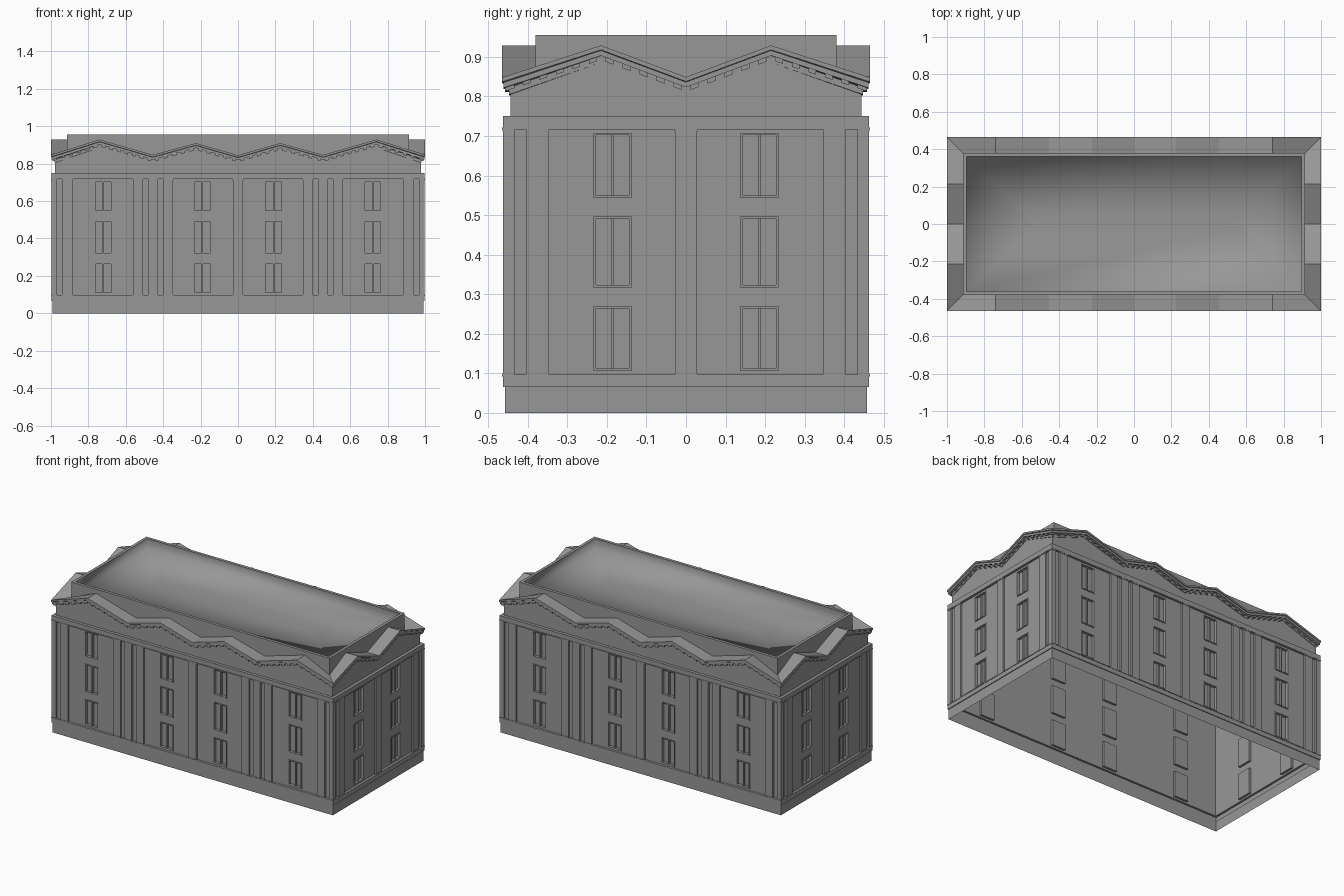
import bpy, bmesh, math

if "Cube" in bpy.data.objects:
    bpy.data.objects.remove(bpy.data.objects["Cube"])

HX, HY = 1.0, 0.465              # outer half sizes; "d" below = distance inward from them
WALL_D, FRIEZE_D = 0.015, 0.021
Z0, Z1 = 0.095, 0.72             # wall zone

# zigzag gable lines (position along side, height of cornice top)
LONG = [(-0.74, 0.929), (-0.455, 0.847), (-0.225, 0.91), (0, 0.845),
        (0.225, 0.91), (0.455, 0.847), (0.74, 0.929)]
SHORT = [(-0.215, 0.929), (0, 0.849), (0.215, 0.929)]
END_H = 0.848
ROWS = [(0.106, 0.27), (0.317, 0.497), (0.543, 0.708)]

stone = bpy.data.materials.new("dark_stone")
stone.diffuse_color = (0.31, 0.31, 0.31, 1)
stone.use_nodes = True
stone.node_tree.nodes["Principled BSDF"].inputs["Base Color"].default_value = stone.diffuse_color


def finish(bm, name, max_angle=30):
    bmesh.ops.remove_doubles(bm, verts=bm.verts, dist=1e-5)
    bmesh.ops.recalc_face_normals(bm, faces=bm.faces)
    for f in bm.faces:
        f.smooth = True
    for e in bm.edges:
        e.smooth = len(e.link_faces) == 2 and e.calc_face_angle() < math.radians(max_angle)
    me = bpy.data.meshes.new(name)
    bm.to_mesh(me)
    bm.free()
    me.materials.append(stone)
    ob = bpy.data.objects.new(name, me)
    bpy.context.collection.objects.link(ob)
    return ob


def place(side, t, d, z):
    """Point on a side (0 front, 1 right, 2 back, 3 left)."""
    return [(t, d - HY, z), (HX - d, t, z), (-t, HY - d, z), (d - HX, -t, z)][side]


def half(side):
    return HX if side % 2 == 0 else HY


def quad(bm, side, pts):
    bm.faces.new([bm.verts.new(place(side, *p)) for p in pts])


def box(bm, side, t0, t1, d0, d1, z0, z1, lift=lambda t: 0.0):
    """Open-backed block on a side, d0 is the outer face."""
    a, b = lift(t0), lift(t1)
    f = [(t0, d0, z0 + a), (t1, d0, z0 + b), (t1, d0, z1 + b), (t0, d0, z1 + a)]
    k = [(t, d1, z) for t, _, z in f]
    quad(bm, side, f)
    for i in range(4):
        j = (i + 1) % 4
        quad(bm, side, [f[i], k[i], k[j], f[j]])


def sweep(name, stations, profile, cap=False, max_angle=30):
    """Sweep (d, z, follows_gable) profile around mitred stations (x, y, nx, ny, h)."""
    bm = bmesh.new()
    rings = [[bm.verts.new((x - nx * d, y - ny * d, z + (h if follow else 0)))
              for x, y, nx, ny, h in stations] for d, z, follow in profile]
    n = len(stations)
    for a, b in zip(rings, rings[1:]):
        for i in range(n):
            j = (i + 1) % n
            bm.faces.new((a[i], a[j], b[j], b[i]))
    if cap:
        bm.faces.new(rings[-1])
    return finish(bm, name, max_angle)


def zigzag(side):
    return LONG if side % 2 == 0 else SHORT


CORNERS = [(sx * HX, sy * HY, sx, sy, END_H) for sx, sy in ((-1, -1), (1, -1), (1, 1), (-1, 1))]
NORMALS = [(0, -1), (1, 0), (0, 1), (-1, 0)]
gable = []
for s in range(4):
    gable.append(CORNERS[s])
    for t, h in zigzag(s):
        x, y, _ = place(s, t, 0, 0)
        gable.append((x, y, *NORMALS[s], h))

# plinth, open underneath
sweep("plinth", CORNERS, [(0.007, 0, 0), (0.007, 0.065, 0), (0.002, 0.065, 0), (0.002, 0.092, 0),
                          (0, 0.092, 0), (0, 0.097, 0), (WALL_D, 0.097, 0)])
# band above the pilasters
sweep("architrave", CORNERS, [(WALL_D, 0.717, 0), (0, 0.717, 0), (0, 0.722, 0), (0.002, 0.722, 0),
                              (0.002, 0.75, 0), (FRIEZE_D, 0.75, 0)])
# frieze with bed band and zigzag gabled cornice on top
sweep("gabled_cornice", gable, [(FRIEZE_D, 0.75, 0), (FRIEZE_D, -0.043, 1), (0.018, -0.043, 1),
                                (0.018, -0.026, 1), (0.004, -0.026, 1), (0.004, -0.013, 1),
                                (0, -0.011, 1), (0, 0, 1), (0.085, 0, 1)])
# attic parapet
sweep("attic_parapet", CORNERS, [(0.085, 0.82, 0), (0.085, 0.955, 0), (0.104, 0.955, 0)])
# sunken roof, softly shaded into the parapet's inner face
sweep("sunken_roof", CORNERS, [(0.104, 0.955, 0), (0.104, 0.885, 0), (0.45, 0.888, 0)],
      cap=True, max_angle=91)

walls, pil, frames, dentils = (bmesh.new() for _ in range(4))
for s in range(4):
    H = half(s)
    centers = [-0.72, -0.19, 0.19, 0.72] if s % 2 == 0 else [-0.186, 0.186]
    wins = [(c - 0.048, c + 0.048) for c in centers]

    # wall panels with recessed window openings
    ts = sorted([-(H - WALL_D), H - WALL_D] + [v for w in wins for v in w])
    zs = sorted([Z0, Z1] + [v for r in ROWS for v in r])
    for i in range(len(ts) - 1):
        for j in range(len(zs) - 1):
            a, b, lo, hi = ts[i], ts[i + 1], zs[j], zs[j + 1]
            rim = [(a, lo), (b, lo), (b, hi), (a, hi)]
            is_win = i % 2 == 1 and j % 2 == 1
            d = WALL_D + (0.014 if is_win else 0)
            quad(walls, s, [(t, d, z) for t, z in rim])
            if not is_win:
                continue
            for k in range(4):
                p, q = rim[k], rim[(k + 1) % 4]
                quad(walls, s, [(p[0], WALL_D, p[1]), (q[0], WALL_D, q[1]), (q[0], d, q[1]), (p[0], d, p[1])])
            # window frame, sash bars and centre mullion
            w, m = 0.006, (a + b) / 2
            for t0, t1, z0, z1 in ((a, a + w, lo, hi), (b - w, b, lo, hi),
                                   (a + w, b - w, lo, lo + w), (a + w, b - w, hi - w, hi)):
                box(frames, s, t0, t1, WALL_D - 0.004, d, z0, z1)
            box(frames, s, m - 0.004, m + 0.004, WALL_D + 0.002, d, lo + w, hi - w)

    # pilasters with small caps and feet
    spans = [(-0.027, 0.027)]
    right = [(H - 0.117, H - 0.062), (H - 0.032, H - 0.003)]
    if s % 2 == 0:
        right += [(0.348, 0.40), (0.43, 0.48), (0.51, 0.56)]
    spans += right + [(-b, -a) for a, b in right]
    for a, b in spans:
        box(pil, s, a, b, 0.003, WALL_D, Z0, 0.717)
        e = 0.0 if max(abs(a), abs(b)) > H - 0.01 else 0.002
        for z0, z1 in ((Z0, 0.101), (0.711, 0.717)):
            box(pil, s, a - e, b + e, 0.001, 0.003 if e == 0 else WALL_D, z0, z1)

    # dentils following the gable slopes
    line = [(-H, END_H)] + zigzag(s) + [(H, END_H)]
    for (t0, h0), (t1, h1) in zip(line, line[1:]):
        n = max(1, round((t1 - t0) / 0.043))
        step = (t1 - t0) / n
        for k in range(n):
            c = t0 + (k + 0.5) * step
            if abs(c) < H - 0.015:
                box(dentils, s, c - 0.01, c + 0.01, 0.008, 0.018, -0.037, -0.026,
                    lambda t: h0 + (h1 - h0) * (t - t0) / (t1 - t0))

finish(walls, "walls")
finish(pil, "pilasters")
finish(frames, "window_frames")
finish(dentils, "dentils")
